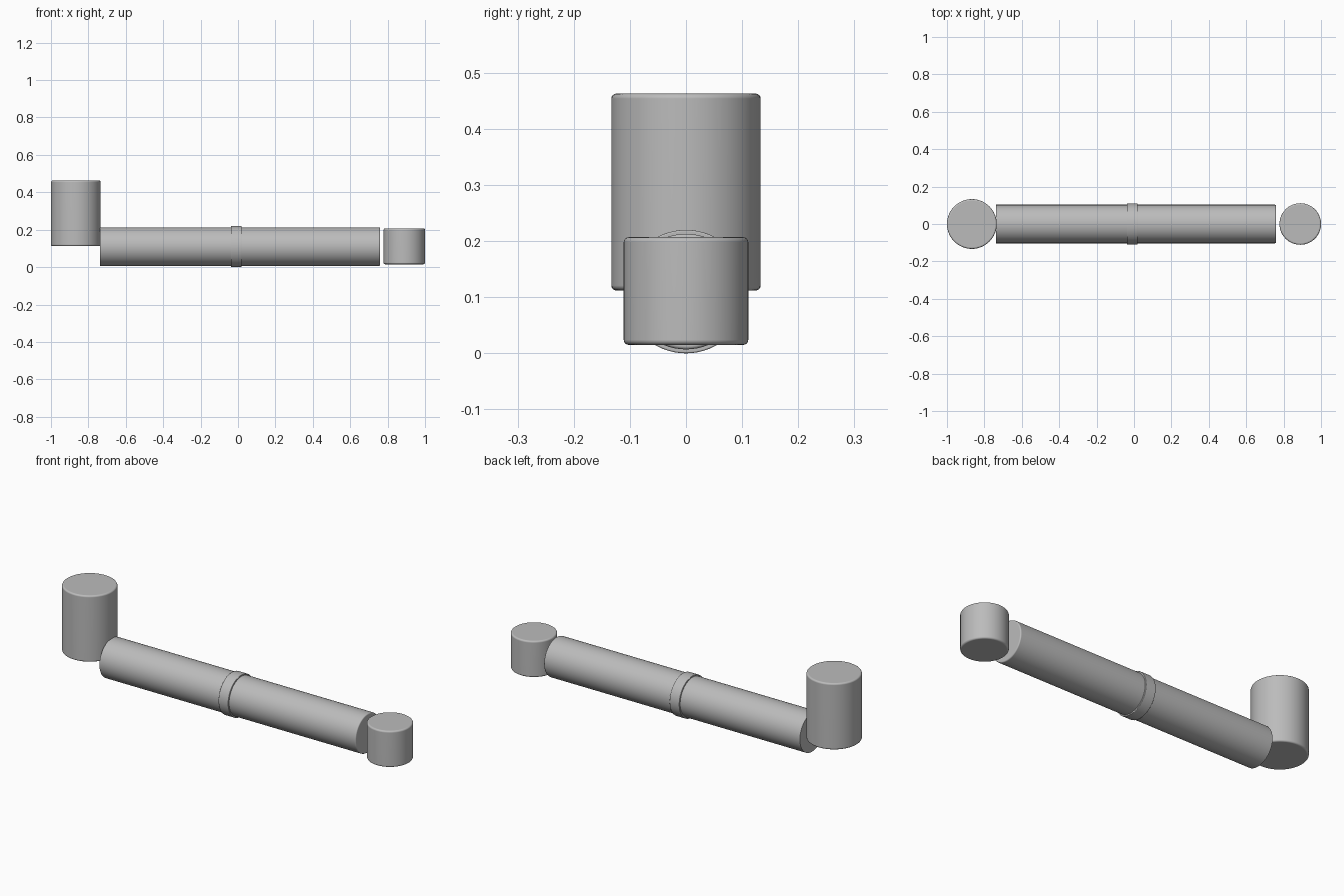
import bpy
import bmesh
from math import radians
from mathutils import Matrix, Vector

if "Cube" in bpy.data.objects:
    bpy.data.objects.remove(bpy.data.objects["Cube"], do_unlink=True)

GREY = (0.5, 0.5, 0.5, 1.0)
grey = bpy.data.materials.new("plain grey")
grey.use_nodes = True
grey.diffuse_color = GREY
grey.node_tree.nodes["Principled BSDF"].inputs["Base Color"].default_value = GREY


def cylinder(name, start, end, radius, bevel_start=0.0, bevel_end=0.0):
    """Closed cylinder between two points with optionally rounded rims."""
    start, end = Vector(start), Vector(end)
    axis = end - start
    bm = bmesh.new()
    bmesh.ops.create_cone(bm, cap_ends=True, segments=64, radius1=radius,
                          radius2=radius, depth=axis.length)
    for side, width in ((-1, bevel_start), (1, bevel_end)):
        if width:
            rim = [e for e in bm.edges if all(v.co.z * side > 0 for v in e.verts)
                   and any(len(f.verts) > 4 for f in e.link_faces)]
            bmesh.ops.bevel(bm, geom=rim, offset=width, segments=4,
                            profile=0.5, affect='EDGES')
    turn = Vector((0, 0, 1)).rotation_difference(axis).to_matrix().to_4x4()
    bm.transform(Matrix.Translation((start + end) / 2) @ turn)
    mesh = bpy.data.meshes.new(name)
    bm.to_mesh(mesh)
    bm.free()
    mesh.materials.append(grey)
    mesh.shade_smooth()
    mesh.set_sharp_from_angle(angle=radians(40))
    obj = bpy.data.objects.new(name, mesh)
    bpy.context.collection.objects.link(obj)
    # Keeps the caps flat next to the rounded rims
    normals = obj.modifiers.new("flat caps", 'WEIGHTED_NORMAL')
    normals.keep_sharp = True
    return obj


# Horizontal arm with its middle collar
ARM_Z = 0.11
cylinder("arm_tube", (-0.738, 0, ARM_Z), (0.76, 0, ARM_Z), 0.103, 0, 0.006)
cylinder("middle_collar", (-0.038, 0, ARM_Z), (0.02, 0, ARM_Z), 0.11, 0.003, 0.003)

# Upright drums at either end
cylinder("tall_end_drum", (-0.867, 0, 0.112), (-0.867, 0, 0.463), 0.133, 0.009, 0.009)
cylinder("short_end_drum", (0.889, 0, 0.015), (0.889, 0, 0.207), 0.111, 0.009, 0.009)
